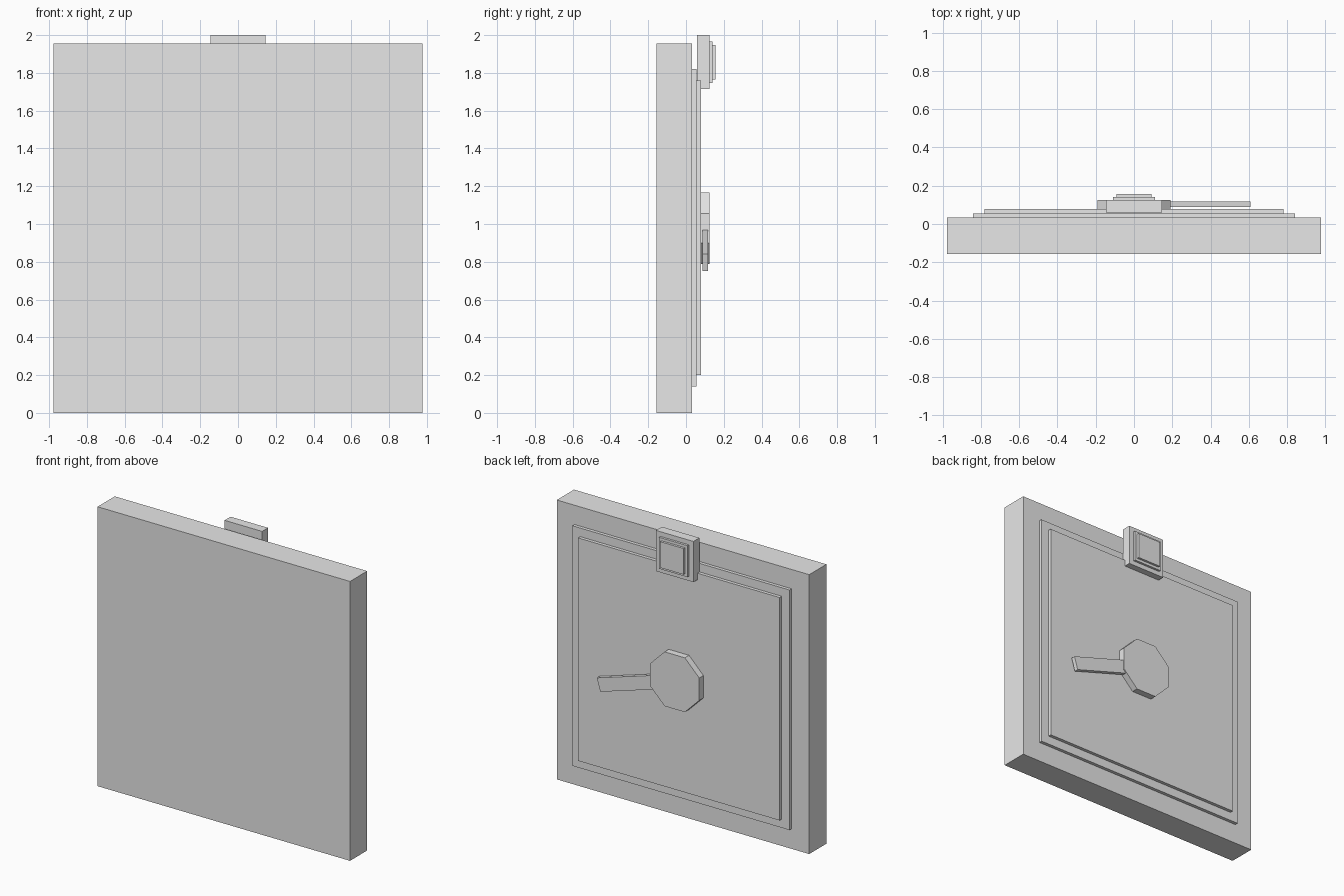
import bpy
import math

if "Cube" in bpy.data.objects:
    bpy.data.objects.remove(bpy.data.objects["Cube"], do_unlink=True)

# Single plain colour
grey = bpy.data.materials.new("light_grey")
grey.use_nodes = True
colour = (0.8, 0.8, 0.8, 1)
grey.diffuse_color = colour
grey.node_tree.nodes["Principled BSDF"].inputs["Base Color"].default_value = colour


def extrude_profile(name, points, y_near, y_far):
    """Solid made from an x-z outline, extruded along y."""
    n = len(points)
    verts = [(x, y, z) for y in (y_near, y_far) for x, z in points]
    faces = [tuple(range(n)), tuple(reversed(range(n, 2 * n)))]
    faces += [(i, i + n, (i + 1) % n + n, (i + 1) % n) for i in range(n)]
    mesh = bpy.data.meshes.new(name)
    mesh.from_pydata(verts, [], faces)
    mesh.materials.append(grey)
    obj = bpy.data.objects.new(name, mesh)
    bpy.context.collection.objects.link(obj)
    return obj


def plate(name, half_x, z_low, z_high, y_near, y_far):
    outline = [(-half_x, z_low), (half_x, z_low), (half_x, z_high), (-half_x, z_high)]
    return extrude_profile(name, outline, y_near, y_far)


# Slab with two stepped panels on the back
plate("slab", 0.977, 0, 1.955, -0.157, 0.033)
plate("outer_panel", 0.84, 0.14, 1.82, 0.033, 0.056)
plate("inner_panel", 0.78, 0.20, 1.76, 0.056, 0.079)

# Square block at the top edge with two stepped plates
plate("top_block", 0.145, 1.715, 2.0, 0.059, 0.125)
plate("block_outer_plate", 0.11, 1.747, 1.967, 0.125, 0.141)
plate("block_inner_plate", 0.091, 1.766, 1.948, 0.141, 0.157)

# Octagonal hub with flat sides up and down
hub_z = 0.978
radius = 0.19 / math.cos(math.pi / 8)
angles = [math.pi / 8 + i * math.pi / 4 for i in range(8)]
octagon = [(radius * math.cos(a), hub_z + radius * math.sin(a)) for a in angles]
extrude_profile("hub", octagon, 0.079, 0.125)

# Lever tilted down from the hub
tilt = math.radians(-17)
c, s = math.cos(tilt), math.sin(tilt)
bar = [(0.05, -0.047), (0.622, -0.047), (0.622, 0.047), (0.05, 0.047)]
lever = [(u * c - v * s, hub_z + u * s + v * c) for u, v in bar]
extrude_profile("lever", lever, 0.088, 0.117)
